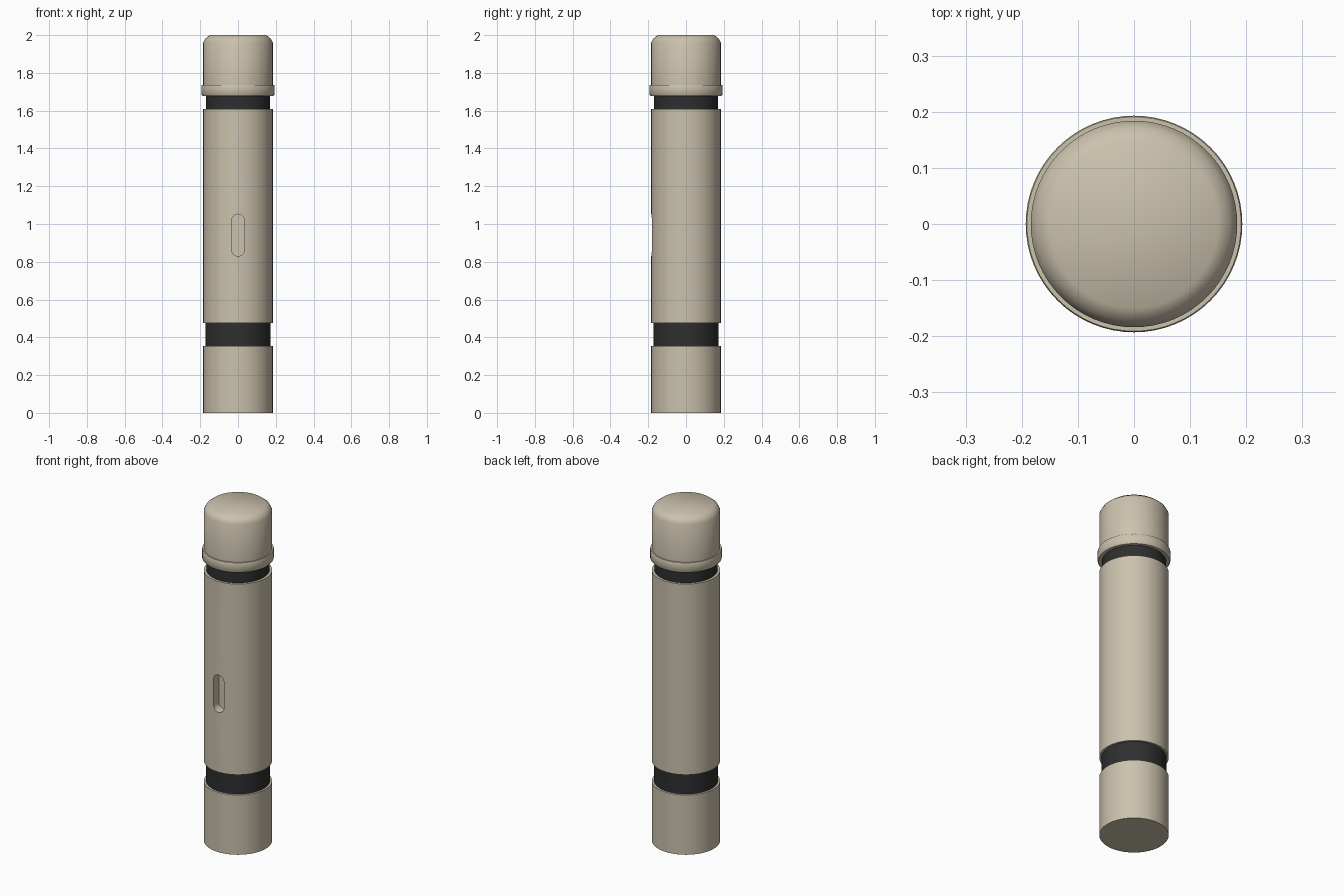
import bpy, bmesh, math

if "Cube" in bpy.data.objects:
    bpy.data.objects.remove(bpy.data.objects["Cube"])

SEGMENTS = 64


def material(name, color):
    m = bpy.data.materials.new(name)
    m.diffuse_color = (*color, 1)
    m.use_nodes = True
    m.node_tree.nodes["Principled BSDF"].inputs["Base Color"].default_value = m.diffuse_color
    return m


beige = material("warm_beige", (0.60, 0.54, 0.42))
black = material("soft_black", (0.028, 0.028, 0.029))


def add_object(name, bm, mat):
    bmesh.ops.recalc_face_normals(bm, faces=bm.faces)
    mesh = bpy.data.meshes.new(name)
    bm.to_mesh(mesh)
    bm.free()
    mesh.materials.append(mat)
    ob = bpy.data.objects.new(name, mesh)
    bpy.context.collection.objects.link(ob)
    return ob


def smooth(ob, angle):
    bpy.ops.object.select_all(action='DESELECT')
    ob.select_set(True)
    bpy.context.view_layer.objects.active = ob
    bpy.ops.object.shade_smooth_by_angle(angle=math.radians(angle))


def lathe(name, profile, mat, angle=35):
    """Closed solid of revolution from (radius, height) points, bottom to top."""
    bm = bmesh.new()
    rings = []
    for r, z in profile:
        rings.append([bm.verts.new((r * math.cos(2 * math.pi * i / SEGMENTS),
                                    r * math.sin(2 * math.pi * i / SEGMENTS), z))
                      for i in range(SEGMENTS)])
    for a, b in zip(rings, rings[1:]):
        for i in range(SEGMENTS):
            j = (i + 1) % SEGMENTS
            bm.faces.new((a[i], a[j], b[j], b[i]))
    bm.faces.new(rings[0][::-1])
    bm.faces.new(rings[-1])
    ob = add_object(name, bm, mat)
    smooth(ob, angle)
    return ob


# Lower grip, main tube and the dark recessed bands between them
lathe("base_section", [(0.184, 0), (0.184, 0.355)], beige)
lathe("lower_band", [(0.172, 0.355), (0.172, 0.475)], black)
body = lathe("main_tube", [(0.184, 0.475), (0.184, 1.608)], beige)
lathe("upper_band", [(0.170, 1.608), (0.170, 1.68)], black)

# Cap with its collar and bevelled crown
lathe("cap_collar", [(0.188, 1.678), (0.193, 1.684), (0.193, 1.733), (0.191, 1.737)], beige, 50)
lathe("cap", [(0.184, 1.737), (0.184, 1.962), (0.172, 1.983), (0.150, 2.0)], beige, 60)

# Rounded slot cut into the front of the tube
R, LOW, HIGH = 0.034, 0.864, 1.018
outline = [(R * math.cos(math.pi * i / 12), HIGH + R * math.sin(math.pi * i / 12))
           for i in range(13)]
outline += [(-x, LOW + HIGH - z) for x, z in outline]
bm = bmesh.new()
front = bm.faces.new([bm.verts.new((x, -0.25, z)) for x, z in outline])
ext = bmesh.ops.extrude_face_region(bm, geom=[front])
bmesh.ops.translate(bm, vec=(0, 0.12, 0),
                    verts=[v for v in ext["geom"] if isinstance(v, bmesh.types.BMVert)])
# Extruding keeps the first face, so close the front only if it was removed
if not front.is_valid:
    bmesh.ops.holes_fill(bm, edges=bm.edges)
cutter = add_object("slot_cutter", bm, beige)
cutter.hide_render = True

cut = body.modifiers.new("slot", 'BOOLEAN')
cut.operation = 'DIFFERENCE'
cut.solver = 'EXACT'
cut.object = cutter
bpy.context.view_layer.objects.active = body
bpy.ops.object.modifier_apply(modifier=cut.name)
bpy.data.objects.remove(cutter)
smooth(body, 35)
